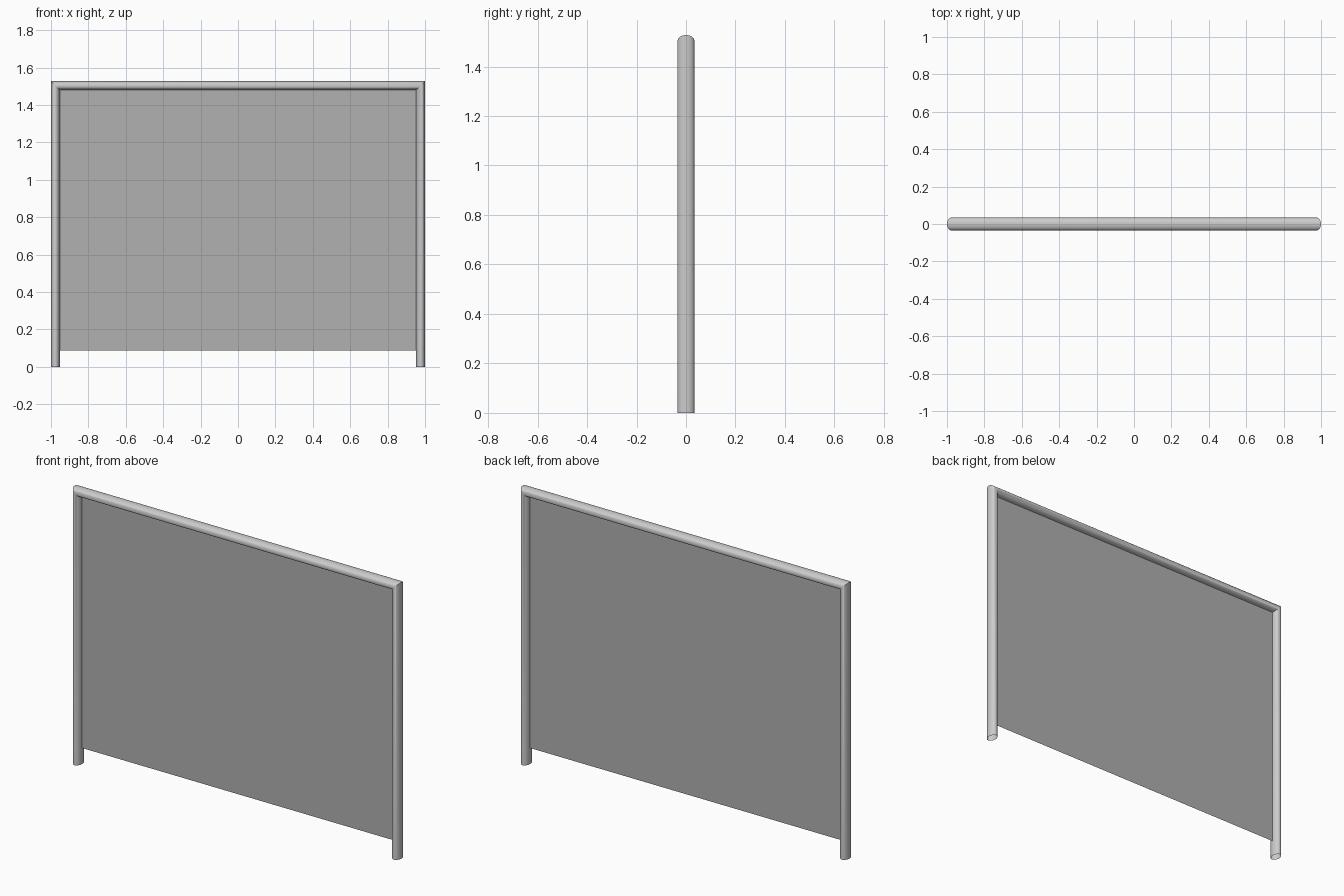
import bpy, bmesh, math

if "Cube" in bpy.data.objects:
    bpy.data.objects.remove(bpy.data.objects["Cube"])

A, B, SEG = 0.0235, 0.034, 32      # tube half-width in the frame plane, half-depth in y
X, TOP = 1 - A, 1.527 - A          # tube centre line


def finish(bm, name):
    bmesh.ops.recalc_face_normals(bm, faces=bm.faces)
    mesh = bpy.data.meshes.new(name)
    bm.to_mesh(mesh)
    bm.free()
    obj = bpy.data.objects.new(name, mesh)
    bpy.context.collection.objects.link(obj)
    return obj


# Open-ended oval tube frame with mitred upper corners: (x, z, outward x, outward z)
path = [(-X, 0, -1, 0), (-X, TOP, -1, 1), (X, TOP, 1, 1), (X, 0, 1, 0)]
bm = bmesh.new()
rings = []
for x, z, dx, dz in path:
    ring = []
    for i in range(SEG):
        t = 2 * math.pi * i / SEG
        u = A * math.cos(t)
        ring.append(bm.verts.new((x + u * dx, B * math.sin(t), z + u * dz)))
    rings.append(ring)
for r, s in zip(rings, rings[1:]):
    for i in range(SEG):
        j = (i + 1) % SEG
        bm.faces.new((r[i], r[j], s[j], s[i]))
frame = finish(bm, "tube_frame")
bpy.context.view_layer.objects.active = frame
frame.select_set(True)
bpy.ops.object.shade_smooth_by_angle(angle=math.radians(35))

# Thin darker sheet hung inside the frame
bm = bmesh.new()
bm.faces.new([bm.verts.new((x, 0, z)) for x, z in
              ((-X, 0.088), (X, 0.088), (X, TOP), (-X, TOP))])
panel = finish(bm, "screen_panel")
dark = bpy.data.materials.new("dark_grey")
dark.diffuse_color = (0.44, 0.44, 0.44, 1)
dark.use_nodes = True
dark.node_tree.nodes["Principled BSDF"].inputs["Base Color"].default_value = dark.diffuse_color
panel.data.materials.append(dark)
